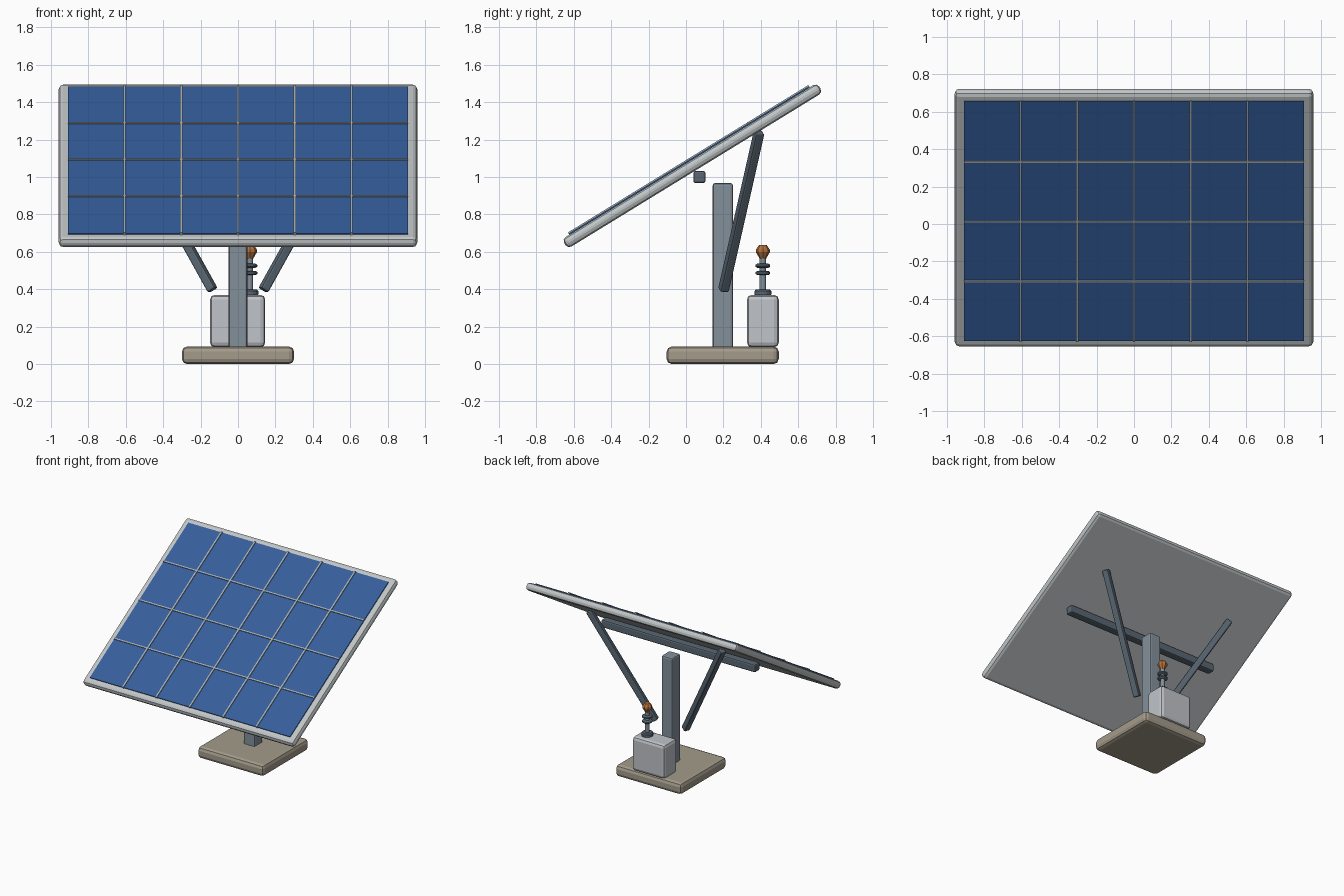
import bpy, bmesh, math
from mathutils import Vector, Matrix

old = bpy.data.objects.get("Cube")
if old:
    bpy.data.objects.remove(old, do_unlink=True)


def material(name, rgb):
    m = bpy.data.materials.new(name)
    m.use_nodes = True
    m.diffuse_color = (*rgb, 1)
    bsdf = next(n for n in m.node_tree.nodes if n.type == 'BSDF_PRINCIPLED')
    bsdf.inputs["Base Color"].default_value = (*rgb, 1)
    return m


ALUMINIUM = material("aluminium", (0.53, 0.56, 0.57))
CELL_BLUE = material("cell blue", (0.036, 0.11, 0.33))
SILVER = material("silver line", (0.38, 0.44, 0.48))
STEEL = material("steel", (0.23, 0.28, 0.33))
DARK_STEEL = material("dark steel", (0.10, 0.135, 0.17))
CONCRETE = material("concrete", (0.37, 0.33, 0.26))
CABINET = material("cabinet grey", (0.53, 0.55, 0.59))
COPPER = material("copper", (0.48, 0.18, 0.05))


def add_object(name, bm, mat, matrix, bevel=0.0):
    mesh = bpy.data.meshes.new(name)
    bm.to_mesh(mesh)
    bm.free()
    mesh.materials.append(mat)
    ob = bpy.data.objects.new(name, mesh)
    bpy.context.collection.objects.link(ob)
    ob.matrix_world = matrix
    if bevel:
        mod = ob.modifiers.new("rounded_edges", 'BEVEL')
        mod.width = bevel
        mod.segments = 2
    return ob


def box(name, size, centre, mat, bevel=0.0, frame=Matrix()):
    bm = bmesh.new()
    bmesh.ops.create_cube(bm, size=1)
    bmesh.ops.scale(bm, vec=size, verts=bm.verts)
    return add_object(name, bm, mat, frame @ Matrix.Translation(centre), bevel)


def beam(name, a, b, width, mat, bevel):
    """Square bar running between two points."""
    a, b = Vector(a), Vector(b)
    axis = b - a
    turn = axis.to_track_quat('Z', 'Y').to_matrix().to_4x4()
    return box(name, (width, width, axis.length), (0, 0, 0), mat, bevel,
               Matrix.Translation((a + b) / 2) @ turn)


def lathe(name, profile, centre, mat, sides):
    """Closed solid of revolution from (radius, height) pairs."""
    bm = bmesh.new()
    rings = []
    for r, z in profile:
        rings.append([bm.verts.new((r * math.cos(t), r * math.sin(t), z))
                      for t in (math.tau * i / sides for i in range(sides))])
    for low, high in zip(rings, rings[1:]):
        for i in range(sides):
            j = (i + 1) % sides
            bm.faces.new((low[i], low[j], high[j], high[i]))
    bm.faces.new(rings[0][::-1])
    bm.faces.new(rings[-1])
    return add_object(name, bm, mat, Matrix.Translation(centre))


# Foundation, post and cabinet
box("base_slab", (0.6, 0.6, 0.094), (0, 0.196, 0.047), CONCRETE, 0.028)
box("post", (0.1, 0.108, 0.885), (0, 0.197, 0.525), STEEL, 0.012)
box("cabinet", (0.295, 0.17, 0.28), (-0.002, 0.411, 0.23), CABINET, 0.025)

# Tilted panel: frame, cell sheet and grid lines
tilt = Matrix.Translation((0, 0.034, 1.06)) @ Matrix.Rotation(0.55, 4, 'X')
box("panel_frame", (1.917, 1.6, 0.06), (0, 0, 0), ALUMINIUM, 0.024, tilt)
WIDTH, HEIGHT, COLS, ROWS = 1.82, 1.5, 6, 4
box("cell_sheet", (WIDTH, HEIGHT, 0.012), (0, 0, 0.031), CELL_BLUE, 0, tilt)
for i in range(1, COLS):
    x = WIDTH * (i / COLS - 0.5)
    box(f"column_line_{i}", (0.013, HEIGHT + 0.008, 0.016), (x, 0, 0.036), SILVER, 0, tilt)
for i in range(1, ROWS):
    y = HEIGHT * (i / ROWS - 0.5)
    box(f"row_line_{i}", (WIDTH, 0.011, 0.014), (0, y, 0.036), SILVER, 0, tilt)

# Cross tube and the two braces
box("cross_tube", (1.4, 0.065, 0.065), (0, 0.072, 1.0), DARK_STEEL, 0.012)
for side, s in (("left", 1), ("right", -1)):
    beam(f"{side}_brace", (s * 0.135, 0.2, 0.395), (s * 0.605, 0.391, 1.24),
         0.05, DARK_STEEL, 0.01)

# Insulator on the cabinet
spot = (0.064, 0.411, 0)
lathe("insulator_foot", [(0.04, 0.365), (0.045, 0.373), (0.045, 0.39), (0.038, 0.398)],
      spot, DARK_STEEL, 16)
lathe("insulator_stem", [(0.017, 0.39), (0.017, 0.58)], spot, STEEL, 12)
for i, z in enumerate((0.487, 0.526)):
    lathe(f"insulator_disc_{i + 1}",
          [(0.03, z - 0.011), (0.039, z - 0.005), (0.039, z + 0.005), (0.03, z + 0.011)],
          spot, DARK_STEEL, 16)
lathe("insulator_cap", [(0.018, 0.565), (0.037, 0.598), (0.037, 0.612), (0.021, 0.636)],
      spot, COPPER, 8)
